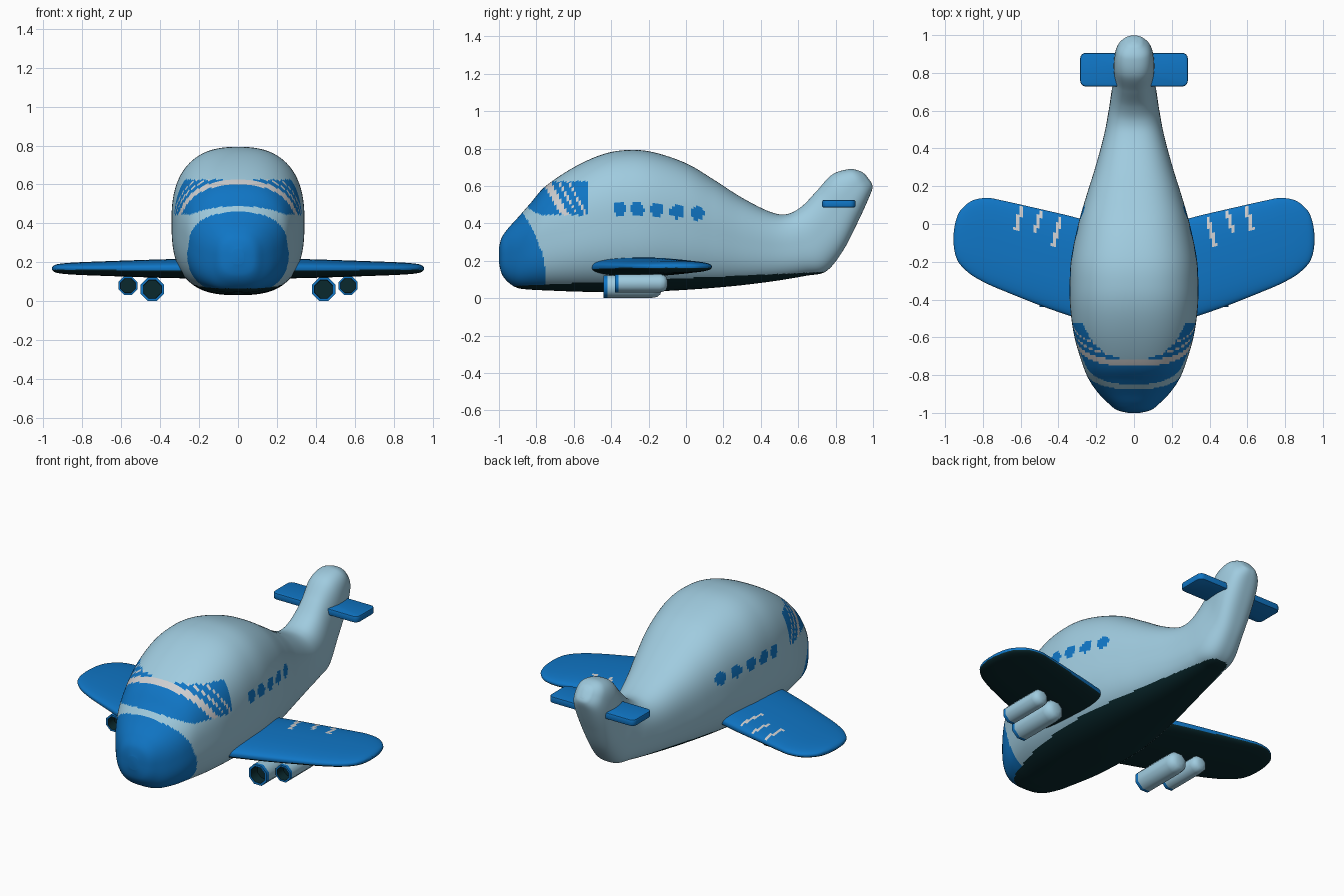
import bpy, bmesh, math
from mathutils import Vector

if "Cube" in bpy.data.objects:
    bpy.data.objects.remove(bpy.data.objects["Cube"])


def material(name, rgb):
    m = bpy.data.materials.new(name)
    m.diffuse_color = (*rgb, 1)
    m.use_nodes = True
    m.node_tree.nodes["Principled BSDF"].inputs["Base Color"].default_value = m.diffuse_color
    return m


PALE = material("pale_blue", (0.35, 0.60, 0.74))
BLUE = material("bright_blue", (0.005, 0.18, 0.56))
DARK = material("dark_teal", (0.003, 0.022, 0.027))
GREY = material("light_grey", (0.62, 0.62, 0.63))
MATS = [PALE, BLUE, DARK, GREY]
pale, blue, dark, grey = range(4)


def spow(v, e):
    return math.copysign(abs(v) ** e, v)


def smooth_path(rows, steps):
    """Catmull-Rom interpolation through rows of numbers."""
    out = []
    for i in range(len(rows) - 1):
        a, b, c, d = rows[max(i - 1, 0)], rows[i], rows[i + 1], rows[min(i + 2, len(rows) - 1)]
        for k in range(steps):
            t = k / steps
            out.append([q + 0.5 * t * (r - p + t * (2 * p - 5 * q + 4 * r - s + t * (3 * (q - r) + s - p)))
                        for p, q, r, s in zip(a, b, c, d)])
    return out + [list(rows[-1])]


def loft(name, rings, rule, angle=40):
    """Skin closed rings, cap the ends and paint the faces by a rule."""
    bm = bmesh.new()
    vr = [[bm.verts.new(p) for p in ring] for ring in rings]
    n = len(vr[0])
    for a, b in zip(vr, vr[1:]):
        for i in range(n):
            bm.faces.new((a[i], a[(i + 1) % n], b[(i + 1) % n], b[i]))
    bm.faces.new(vr[0])
    bm.faces.new(vr[-1])
    bmesh.ops.recalc_face_normals(bm, faces=bm.faces)
    bm.normal_update()
    for f in bm.faces:
        f.material_index = rule(f.calc_center_median(), f.normal)
    return finish(name, bm, angle)


def finish(name, bm, angle=40):
    me = bpy.data.meshes.new(name)
    bm.to_mesh(me)
    bm.free()
    for m in MATS:
        me.materials.append(m)
    ob = bpy.data.objects.new(name, me)
    bpy.context.collection.objects.link(ob)
    bpy.context.view_layer.objects.active = ob
    bpy.ops.object.select_all(action='DESELECT')
    ob.select_set(True)
    bpy.ops.object.shade_smooth_by_angle(angle=math.radians(angle))
    return ob


# Fuselage sections: top y, top z, bottom y, bottom z, half width
SECTIONS = [
    (-1.0, .27, -1.0, .19, .03), (-.985, .325, -.985, .13, .09), (-.95, .375, -.95, .085, .135),
    (-.9, .43, -.9, .055, .185), (-.83, .51, -.83, .046, .235), (-.75, .60, -.75, .042, .27),
    (-.6, .70, -.6, .036, .315), (-.45, .768, -.45, .033, .337), (-.32, .792, -.32, .032, .341),
    (-.18, .782, -.18, .036, .332), (0, .722, 0, .045, .295), (.15, .633, .15, .056, .252),
    (.3, .537, .3, .07, .205), (.45, .462, .48, .093, .16), (.54, .45, .64, .12, .135),
    (.62, .492, .75, .145, .12), (.70, .575, .84, .255, .105), (.78, .66, .92, .41, .107),
    (.87, .69, .975, .53, .09), (.93, .68, .997, .59, .05), (.96, .66, .99, .62, .015),
]
WINDOWS = [(-.353, .477), (-.26, .477), (-.155, .473), (-.048, .465), (.059, .455)]


def paint_fuselage(c, n):
    x, y, z = abs(c.x), c.y, c.z
    if z < .085 + .045 * (y + .5) and n.z < 0 and y < .78:      # belly
        return dark
    if y < -.75 - .12 * (max(z - .1, 0) / .35) ** 2:            # nose cap
        return blue
    sill = .445 + .045 * max(0, 1 - (x / .25) ** 2)
    if sill < z < .625 and y < -.525:                           # cockpit glazing
        s = y + (z - .62) * .55
        for lo, hi in ((-.765, -.72), (-.685, -.672), (-.635, -.622)):
            if lo < s < hi:
                return grey
        return blue
    if x > .1 and any(math.hypot(y - a, z - b) < .037 for a, b in WINDOWS):
        return blue
    return pale


rings = []
for ty, tz, by, bz, w in smooth_path(SECTIONS, 12):
    ring = []
    for i in range(160):
        a = 2 * math.pi * i / 160
        e = .8 if math.sin(a) > 0 else .72
        t = spow(math.sin(a), e)
        ring.append((w * spow(math.cos(a), e), (ty + by) / 2 + (ty - by) / 2 * t,
                     (tz + bz) / 2 + (tz - bz) / 2 * t))
    rings.append(ring)
loft("fuselage", rings, paint_fuselage)

# Wing sections: x, leading y, trailing y, middle z, half thickness
WING = [(.15, -.55, -.01, .168, .052), (.33, -.49, .04, .168, .049), (.5, -.43, .08, .168, .044),
        (.7, -.35, .125, .168, .037), (.78, -.315, .138, .168, .034), (.86, -.27, .122, .168, .03),
        (.92, -.215, .07, .168, .024), (.945, -.165, .01, .168, .016), (.955, -.11, -.05, .168, .006)]
STRIPES = [((.59, .095), (.625, -.03)), ((.49, .07), (.53, -.05)), ((.39, .04), (.425, -.115))]


def paint_wing(c, n):
    if n.z < -.35:
        return dark
    if n.z > .3:
        for (x0, y0), (x1, y1) in STRIPES:
            t = (c.y - y0) / (y1 - y0)
            if 0 < t < 1 and abs(abs(c.x) - x0 - t * (x1 - x0)) < .011:
                return grey
    return blue


for side, label in ((1, "right"), (-1, "left")):
    rings = []
    for x, lead, trail, zc, h in smooth_path(WING, 12):
        ring = []
        for i in range(96):
            a = 2 * math.pi * i / 96
            ring.append((side * x, (lead + trail) / 2 + (trail - lead) / 2 * spow(math.cos(a), .9),
                         zc + h * spow(math.sin(a), .75)))
        rings.append(ring)
    loft(label + "_wing", rings, paint_wing)

    # Engines: eight-sided pods with a blue lip and a hollow dark intake
    for part, ex, ez, r, y0, y1 in (("inner", .44, .062, .062, -.44, -.13),
                                    ("outer", .565, .08, .05, -.38, -.10)):
        prof = [(.75, y0 + .06), (.78, y0), (1, y0), (1, y0 + .02), (1, y1 - r * .8),
                (.92, y1 - r * .4), (.7, y1 - r * .12), (.35, y1)]
        rings = [[(side * ex + r * k * math.cos(math.pi * (i + .5) / 4) * 1.04, y,
                   ez + r * k * math.sin(math.pi * (i + .5) / 4) * 1.04) for i in range(8)]
                 for k, y in prof]

        def paint_engine(c, n, ex=ex * side, ez=ez, r=r, y0=y0):
            inside = math.hypot(c.x - ex, c.z - ez) < .8 * r and c.y < y0 + .065
            if inside and c.y > y0 + .01:
                return dark
            return blue if c.y < y0 + .02 else pale
        loft(f"{label}_{part}_engine", rings, paint_engine, 50)

# Tailplane: rounded slab through the fin
bm = bmesh.new()
bmesh.ops.create_cube(bm, size=1)
for v in bm.verts:
    v.co = Vector((v.co.x * .57, v.co.y * .178 + .817, v.co.z * .04 + .505))
upright = [e for e in bm.edges if abs(e.verts[0].co.z - e.verts[1].co.z) > .01]
bmesh.ops.bevel(bm, geom=upright, offset=.03, segments=4, profile=.5, affect='EDGES')
rim = [e for e in bm.edges if abs(e.verts[0].co.z - e.verts[1].co.z) < .01]
bmesh.ops.bevel(bm, geom=rim, offset=.008, segments=2, profile=.5, affect='EDGES')
for f in bm.faces:
    f.material_index = blue
finish("tailplane", bm)
